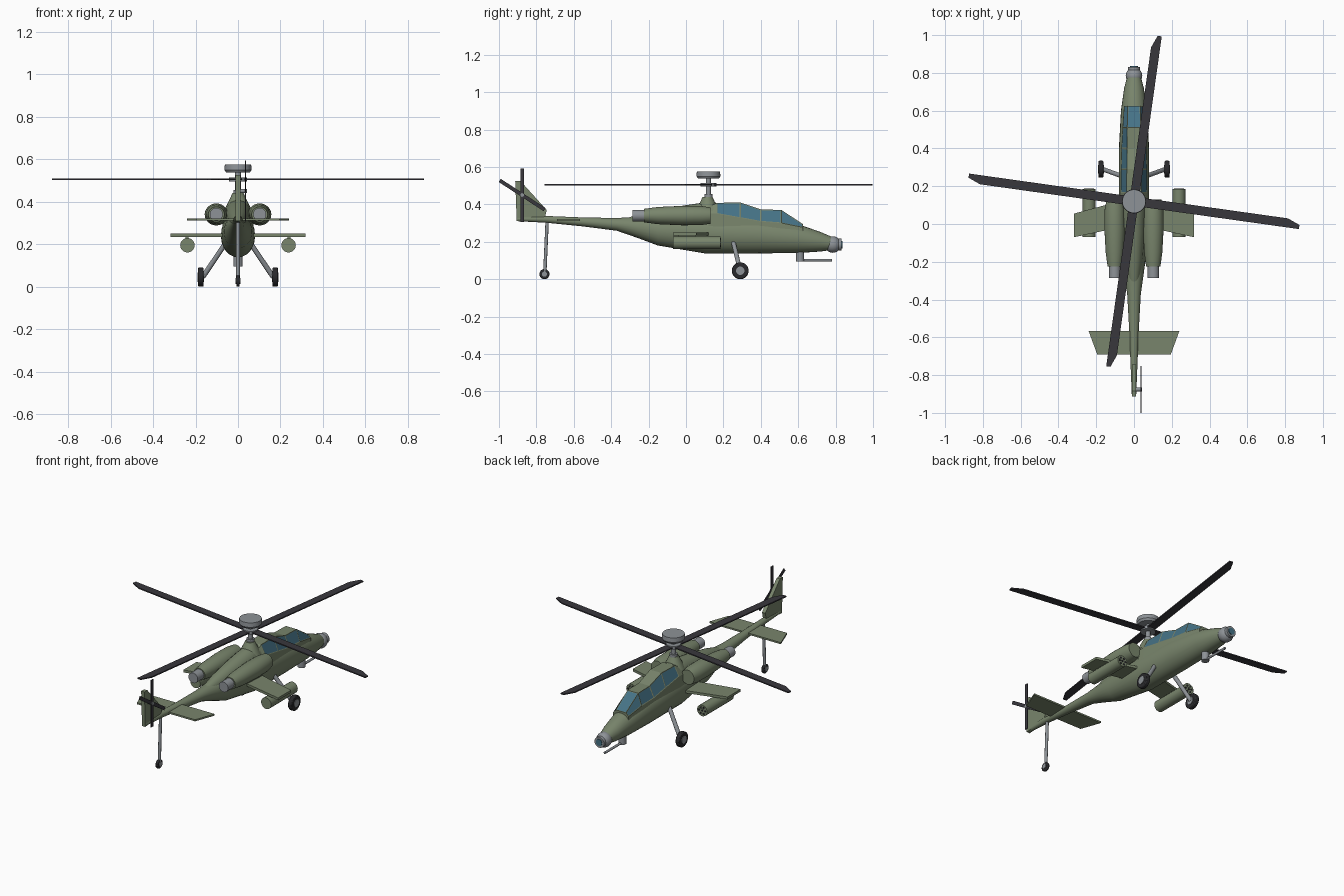
import bpy, bmesh, math
from mathutils import Vector, Matrix

if "Cube" in bpy.data.objects:
    bpy.data.objects.remove(bpy.data.objects["Cube"])


def material(name, *rgb):
    m = bpy.data.materials.new(name)
    m.use_nodes = True
    m.diffuse_color = (*rgb, 1)
    m.node_tree.nodes["Principled BSDF"].inputs["Base Color"].default_value = (*rgb, 1)
    return m


GREEN = material("olive green", 0.19, 0.235, 0.15)
GLASS = material("blue glass", 0.06, 0.17, 0.24)
GREY = material("metal grey", 0.27, 0.29, 0.31)
BLADE = material("blade charcoal", 0.04, 0.038, 0.046)
TYRE = material("tyre black", 0.022, 0.022, 0.025)


def finish(bm, name, mats, smooth=40):
    bmesh.ops.recalc_face_normals(bm, faces=bm.faces)
    mesh = bpy.data.meshes.new(name)
    bm.to_mesh(mesh)
    bm.free()
    ob = bpy.data.objects.new(name, mesh)
    bpy.context.collection.objects.link(ob)
    for m in mats:
        mesh.materials.append(m)
    if smooth:
        bpy.ops.object.select_all(action='DESELECT')
        ob.select_set(True)
        bpy.context.view_layer.objects.active = ob
        bpy.ops.object.shade_smooth_by_angle(angle=math.radians(smooth))
    return ob


def skin(bm, rings):
    """Join closed rings of points into a capped tube."""
    rows = [[bm.verts.new(p) for p in ring] for ring in rings]
    n = len(rows[0])
    for a, b in zip(rows, rows[1:]):
        for i in range(n):
            j = (i + 1) % n
            bm.faces.new((a[i], a[j], b[j], b[i]))
    bm.faces.new(rows[0])
    bm.faces.new(rows[-1])


def oval_loft(name, stations, mat, x=0, sides=24):
    """Stations are (y, centre z, half width, half height)."""
    bm = bmesh.new()
    turn = [2 * math.pi * i / sides for i in range(sides)]
    skin(bm, [[(x + w * math.cos(t), y, z + h * math.sin(t)) for t in turn]
              for y, z, w, h in stations])
    return finish(bm, name, [mat])


def rod(name, a, b, r, mat, r2=None, sides=20):
    a, b = Vector(a), Vector(b)
    bm = bmesh.new()
    place = Matrix.Translation((a + b) / 2) @ (b - a).to_track_quat('Z', 'Y').to_matrix().to_4x4()
    bmesh.ops.create_cone(bm, cap_ends=True, segments=sides, radius1=r,
                          radius2=r if r2 is None else r2, depth=(b - a).length, matrix=place)
    return finish(bm, name, [mat])


def ball(name, centre, r, mat):
    bm = bmesh.new()
    bmesh.ops.create_uvsphere(bm, u_segments=20, v_segments=12, radius=r,
                              matrix=Matrix.Translation(centre))
    return finish(bm, name, [mat])


def plate(name, outline, thickness, mat, place):
    """Flat outline in local xy, thickened and placed."""
    bm = bmesh.new()
    h = thickness / 2
    skin(bm, [[place @ Vector((x, y, z)) for x, y in outline] for z in (-h, h)])
    return finish(bm, name, [mat], 0)


def wheel(name, x, y, r, width):
    for part, radius, w, mat in (("tyre", r, width, TYRE), ("hub", r * 0.5, width + 0.006, GREY)):
        ob = rod(f"{name}_{part}", (x - w / 2, y, r), (x + w / 2, y, r), radius, mat, sides=24)
        if part == "tyre":
            bevel = ob.modifiers.new("round", 'BEVEL')
            bevel.width = 0.005
            bevel.segments = 2
            bevel.limit_method = 'ANGLE'


# Fuselage and rotor fairing
oval_loft("fuselage", [
    (-0.9, 0.322, 0.012, 0.012), (-0.75, 0.32, 0.018, 0.018), (-0.55, 0.306, 0.026, 0.024),
    (-0.37, 0.293, 0.036, 0.034), (-0.26, 0.277, 0.052, 0.056), (-0.15, 0.26, 0.066, 0.08),
    (0.1, 0.244, 0.08, 0.106), (0.4, 0.234, 0.08, 0.096), (0.6, 0.217, 0.069, 0.077),
    (0.72, 0.2, 0.052, 0.052), (0.79, 0.19, 0.034, 0.032)], GREEN)
oval_loft("rotor_fairing", [
    (-0.36, 0.295, 0.02, 0.02), (-0.2, 0.31, 0.045, 0.05), (-0.05, 0.325, 0.058, 0.063),
    (0.05, 0.335, 0.062, 0.068), (0.13, 0.335, 0.064, 0.08), (0.2, 0.33, 0.055, 0.07)], GREEN)
rod("mast_fairing", (0, 0.115, 0.37), (0, 0.115, 0.44), 0.06, GREEN, 0.026)

# Canopy: (y, base half width, sill z, roof half width, roof z)
bm = bmesh.new()
skin(bm, [[(-b - 0.004, y, s - 0.09), (-b, y, s), (-t, y, r), (t, y, r), (b, y, s), (b + 0.004, y, s - 0.09)]
          for y, b, s, t, r in [
              (0.12, 0.07, 0.35, 0.04, 0.385), (0.165, 0.07, 0.35, 0.04, 0.408),
              (0.29, 0.068, 0.328, 0.038, 0.41), (0.4, 0.066, 0.308, 0.036, 0.373),
              (0.51, 0.06, 0.3, 0.036, 0.37), (0.625, 0.052, 0.277, 0.034, 0.295)]])
bmesh.ops.recalc_face_normals(bm, faces=bm.faces)
panes = []
for f in bm.faces:
    c, n = f.calc_center_median(), f.normal
    side = 0.3 < abs(n.x) < 0.98 and c.y > 0.16 and c.z > 0.28
    screen = abs(n.x) < 0.1 and n.z > 0.3 and c.y > 0.52
    if side or screen:
        panes.append(f)
bmesh.ops.inset_individual(bm, faces=panes, thickness=0.006, depth=-0.001)
for f in panes:
    f.material_index = 1
finish(bm, "canopy", [GREEN, GLASS], 0)

# Nose sensor
ball("sensor_ball", (0, 0.785, 0.185), 0.044, GREY)
rod("sensor_barrel", (0, 0.78, 0.185), (0, 0.832, 0.185), 0.032, GREY)
rod("sensor_lens", (0, 0.83, 0.185), (0, 0.836, 0.185), 0.02, GLASS)

# Chin gun
rod("gun_turret", (0, 0.61, 0.095), (0, 0.61, 0.15), 0.022, GREY)
rod("gun_barrel", (0, 0.6, 0.102), (0, 0.78, 0.102), 0.007, GREY, sides=12)

# Paired parts: engines, wings, pods and main wheels
for s, side in ((1, "left"), (-1, "right")):
    oval_loft(f"{side}_engine", [
        (-0.225, 0.34, 0.038, 0.036), (-0.15, 0.34, 0.048, 0.046), (-0.02, 0.34, 0.055, 0.052),
        (0.08, 0.34, 0.053, 0.051), (0.13, 0.34, 0.043, 0.044)], GREEN, x=s * 0.102)
    rod(f"{side}_exhaust", (s * 0.102, -0.285, 0.34), (s * 0.102, -0.21, 0.34), 0.031, GREY)
    plate(f"{side}_wing", [(s * 0.04, 0.13), (s * 0.318, 0.055), (s * 0.318, -0.07), (s * 0.04, -0.01)],
          0.015, GREEN, Matrix.Translation((0, 0, 0.242)))
    plate(f"{side}_pod_pylon", [(s * 0.232, 0.05), (s * 0.246, 0.05), (s * 0.246, -0.04), (s * 0.232, -0.04)],
          0.03, GREEN, Matrix.Translation((0, 0, 0.228)))
    rod(f"{side}_pod", (s * 0.238, -0.07, 0.195), (s * 0.238, 0.185, 0.195), 0.034, GREEN)
    for k in range(7):
        a, d = k * math.pi / 3, 0.02 if k < 6 else 0
        x, z = s * 0.238 + d * math.cos(a), 0.195 + d * math.sin(a)
        rod(f"{side}_pod_tube", (x, 0.18, z), (x, 0.187, z), 0.0065, TYRE, sides=10)
    rod(f"{side}_main_strut", (s * 0.055, 0.25, 0.21), (s * 0.165, 0.29, 0.046), 0.012, GREY, sides=14)
    wheel(f"{side}_main_wheel", s * 0.175, 0.29, 0.045, 0.026)

# Tail wheel
rod("tail_strut", (0, -0.742, 0.32), (0, -0.755, 0.03), 0.009, GREY, sides=14)
wheel("tail_wheel", 0, -0.757, 0.027, 0.016)

# Tail surfaces
plate("stabilizer", [(-0.24, -0.567), (0.24, -0.567), (0.195, -0.69), (-0.195, -0.69)],
      0.01, GREEN, Matrix.Translation((0, 0, 0.316)))
upright = Matrix(((0, 0, 1, 0), (1, 0, 0, 0), (0, 1, 0, 0), (0, 0, 0, 1)))
plate("tail_fin", [(-0.913, 0.525), (-0.885, 0.525), (-0.745, 0.37), (-0.755, 0.325), (-0.905, 0.31)],
      0.022, GREEN, upright)

# Tail rotor
rod("tail_rotor_hub", (0, -0.876, 0.45), (0.042, -0.876, 0.45), 0.01, GREY, sides=14)
for angle in (90, -33):
    plate("tail_rotor_blade", [(-0.143, -0.01), (0.143, -0.01), (0.143, 0.01), (-0.143, 0.01)], 0.005, BLADE,
          Matrix.Translation((0.036, -0.876, 0.45)) @ upright @ Matrix.Rotation(math.radians(angle), 4, 'Z'))

# Main rotor
for k in range(4):
    plate("main_blade", [(0.02, -0.024), (0.885, -0.024), (0.885, -0.002), (0.82, 0.024), (0.02, 0.024)],
          0.007, BLADE, Matrix.Translation((0, 0.12, 0.505)) @ Matrix.Rotation(math.radians(82 + 90 * k), 4, 'Z'))
for name, low, high, r in (("rotor_mast", 0.42, 0.55, 0.014), ("mast_collar", 0.43, 0.455, 0.022),
                           ("rotor_hub", 0.495, 0.515, 0.042)):
    rod(name, (0, 0.12, low), (0, 0.12, high), r, GREY)
rod("radar_dome_base", (0, 0.12, 0.538), (0, 0.12, 0.55), 0.056, GREY, 0.064, sides=32)
rod("radar_dome", (0, 0.12, 0.55), (0, 0.12, 0.576), 0.064, GREY, 0.062, sides=32)
